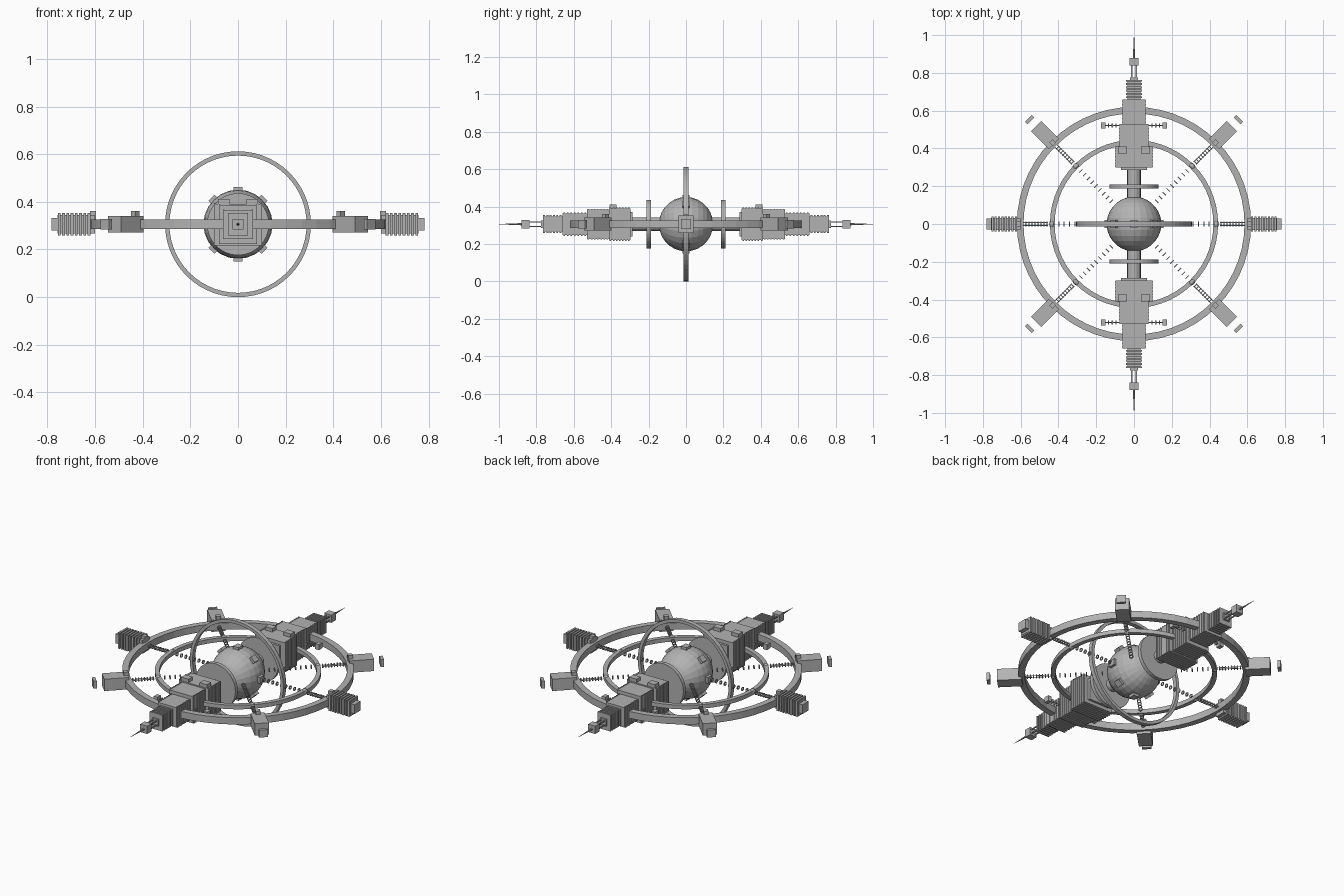
import bpy, bmesh, math
from mathutils import Matrix, Vector

if "Cube" in bpy.data.objects:
    bpy.data.objects.remove(bpy.data.objects["Cube"])

CZ = 0.306
grey = bpy.data.materials.new("hull_grey")
grey.diffuse_color = (0.45, 0.45, 0.45, 1)
grey.use_nodes = True
grey.node_tree.nodes["Principled BSDF"].inputs["Base Color"].default_value = grey.diffuse_color


def finish(name, bm):
    bmesh.ops.recalc_face_normals(bm, faces=bm.faces)
    me = bpy.data.meshes.new(name)
    bm.to_mesh(me)
    bm.free()
    me.materials.append(grey)
    ob = bpy.data.objects.new(name, me)
    ob.location.z = CZ
    bpy.context.collection.objects.link(ob)
    return ob


def box(bm, x0, x1, y0, y1, z0, z1, m=Matrix()):
    c = Vector(((x0 + x1) / 2, (y0 + y1) / 2, (z0 + z1) / 2))
    s = Matrix.Diagonal((x1 - x0, y1 - y0, z1 - z0, 1))
    bmesh.ops.create_cube(bm, size=1, matrix=m @ Matrix.Translation(c) @ s)


def cyl_y(bm, r0, r1, y0, y1, seg, m=Matrix()):
    mat = m @ Matrix.Translation((0, (y0 + y1) / 2, 0)) @ Matrix.Rotation(-math.pi / 2, 4, 'X')
    bmesh.ops.create_cone(bm, cap_ends=True, segments=seg, radius1=r0, radius2=r1,
                          depth=y1 - y0, matrix=mat)


def ring(bm, r_in, r_out, h, seg, m=Matrix()):
    # rectangular-section hoop around local z
    prof = [(r_in, -h), (r_out, -h), (r_out, h), (r_in, h)]
    loops = []
    for i in range(seg):
        a = math.tau * i / seg
        loops.append([bm.verts.new(m @ Vector((r * math.cos(a), r * math.sin(a), z))) for r, z in prof])
    for i in range(seg):
        a, b = loops[i], loops[(i + 1) % seg]
        for j in range(4):
            k = (j + 1) % 4
            bm.faces.new((a[j], b[j], b[k], a[k]))


TILT = Matrix.Rotation(math.pi / 2, 4, 'X')

# Hoops
for name, ri, ro, h, m in (("outer_ring", 0.585, 0.62, 0.02, Matrix()),
                           ("inner_ring", 0.42, 0.445, 0.012, Matrix()),
                           ("upright_ring", 0.288, 0.306, 0.013, TILT)):
    bm = bmesh.new()
    ring(bm, ri, ro, h, 56, m)
    finish(name, bm)

# Central globe with its poles along y
bm = bmesh.new()
bmesh.ops.create_uvsphere(bm, u_segments=24, v_segments=14, radius=0.145, matrix=TILT)
finish("core_globe", bm)

# Blocks around the globe
bm = bmesh.new()
for i in range(8):
    box(bm, 0.13, 0.157, -0.02, 0.02, -0.018, 0.018, Matrix.Rotation(i * math.pi / 4, 4, 'Y'))
finish("core_blocks", bm)

# Long arms on both sides along y
for side, label in ((1, "back"), (-1, "front")):
    M = Matrix.Rotation(0 if side > 0 else math.pi, 4, 'Z')

    bm = bmesh.new()
    cyl_y(bm, 0.036, 0.036, 0.13, 0.31, 16, M)
    cyl_y(bm, 0.13, 0.13, 0.188, 0.21, 32, M)
    finish(label + "_axle_and_disc", bm)

    # stepped hull with side ribs
    bm = bmesh.new()
    box(bm, -0.07, 0.07, 0.285, 0.3, -0.065, 0.065, M)
    for w, h, y0, y1 in ((0.097, 0.085, 0.298, 0.412), (0.077, 0.078, 0.412, 0.53),
                         (0.06, 0.058, 0.53, 0.66)):
        box(bm, -w, w, y0, y1, -h, h, M)
        n = 7
        for i in range(n):
            y = y0 + (y1 - y0) * (i + 0.5) / n
            for s in (-1, 1):
                box(bm, s * w - 0.003, s * w + 0.003, y - 0.004, y + 0.004, -h - 0.004, h + 0.004, M)
            box(bm, -w, w, y - 0.004, y + 0.004, -h - 0.004, -h + 0.002, M)
    for s in (-1, 1):
        box(bm, s * 0.06 - 0.024, s * 0.06 + 0.024, 0.372, 0.41, 0.08, 0.105, M)
    finish(label + "_hull", bm)

    # small outriggers
    bm = bmesh.new()
    for s in (-1, 1):
        box(bm, s * 0.163 - 0.012, s * 0.163 + 0.012, 0.505, 0.537, -0.016, 0.016, M)
        box(bm, min(s * 0.07, s * 0.155), max(s * 0.07, s * 0.155), 0.519, 0.523, -0.002, 0.002, M)
        for i in range(3):
            x = s * (0.095 + 0.02 * i)
            box(bm, x - 0.003, x + 0.003, 0.511, 0.531, -0.01, 0.01, M)
    finish(label + "_outriggers", bm)

    # finned tail
    bm = bmesh.new()
    box(bm, -0.034, 0.034, 0.66, 0.76, -0.04, 0.04, M)
    for i in range(6):
        y = 0.666 + i * 0.0175
        box(bm, -0.042, 0.042, y, y + 0.01, -0.048, 0.048, M)
    finish(label + "_finned_tail", bm)

    # mast and needle
    bm = bmesh.new()
    box(bm, -0.02, 0.02, 0.762, 0.775, -0.02, 0.02, M)
    for sx in (-1, 1):
        for sz in (-1, 1):
            box(bm, sx * 0.012 - 0.003, sx * 0.012 + 0.003, 0.77, 0.845,
                sz * 0.012 - 0.003, sz * 0.012 + 0.003, M)
    box(bm, -0.023, 0.023, 0.838, 0.88, -0.023, 0.023, M)
    cyl_y(bm, 0.006, 0.0008, 0.878, 1.0, 8, M)
    finish(label + "_mast", bm)

# Radial spokes, pods and lamps
for i, deg in enumerate((0, 45, 135, 180, 225, 315)):
    M = Matrix.Rotation(math.radians(deg), 4, 'Z')
    straight = deg % 180 == 0

    # chain of small links
    bm = bmesh.new()
    rs = [0.17 + 0.0285 * k for k in range(9)] + [0.46 + 0.016 * k for k in range(8)]
    for r in rs:
        face_out = M @ Matrix.Translation((r, 0, 0)) @ Matrix.Rotation(math.pi / 2, 4, 'Y')
        ring(bm, 0.007, 0.012, 0.0025, 8, face_out)
    for s in (-1, 1):
        box(bm, 0.455, 0.59, s * 0.008 - 0.0015, s * 0.008 + 0.0015, -0.0015, 0.0015, M)
    finish(f"spoke_chain_{i}", bm)

    # node where the spoke meets the inner ring
    bm = bmesh.new()
    bmesh.ops.create_uvsphere(bm, u_segments=12, v_segments=8, radius=0.02,
                              matrix=M @ Matrix.Translation((0.434, 0, 0))
                              @ Matrix.Diagonal((0.75, 1.1, 0.9, 1)))
    finish(f"spoke_node_{i}", bm)

    # pod on the outer ring
    bm = bmesh.new()
    if straight:
        box(bm, 0.6, 0.757, -0.032, 0.032, -0.039, 0.039, M)
        for k in range(8):
            x = 0.62 + k * 0.0178
            box(bm, x, x + 0.011, -0.04, 0.04, -0.047, 0.047, M)
        box(bm, 0.755, 0.782, -0.028, 0.028, -0.027, 0.027, M)
    else:
        box(bm, 0.6, 0.733, -0.038, 0.038, -0.035, 0.035, M)
        box(bm, 0.772, 0.79, -0.025, 0.025, -0.022, 0.022, M)
    finish(f"ring_pod_{i}", bm)

    # lamp on top of the ring
    bm = bmesh.new()
    box(bm, 0.597, 0.622, -0.013, 0.013, 0.015, 0.055, M)
    finish(f"ring_lamp_{i}", bm)
